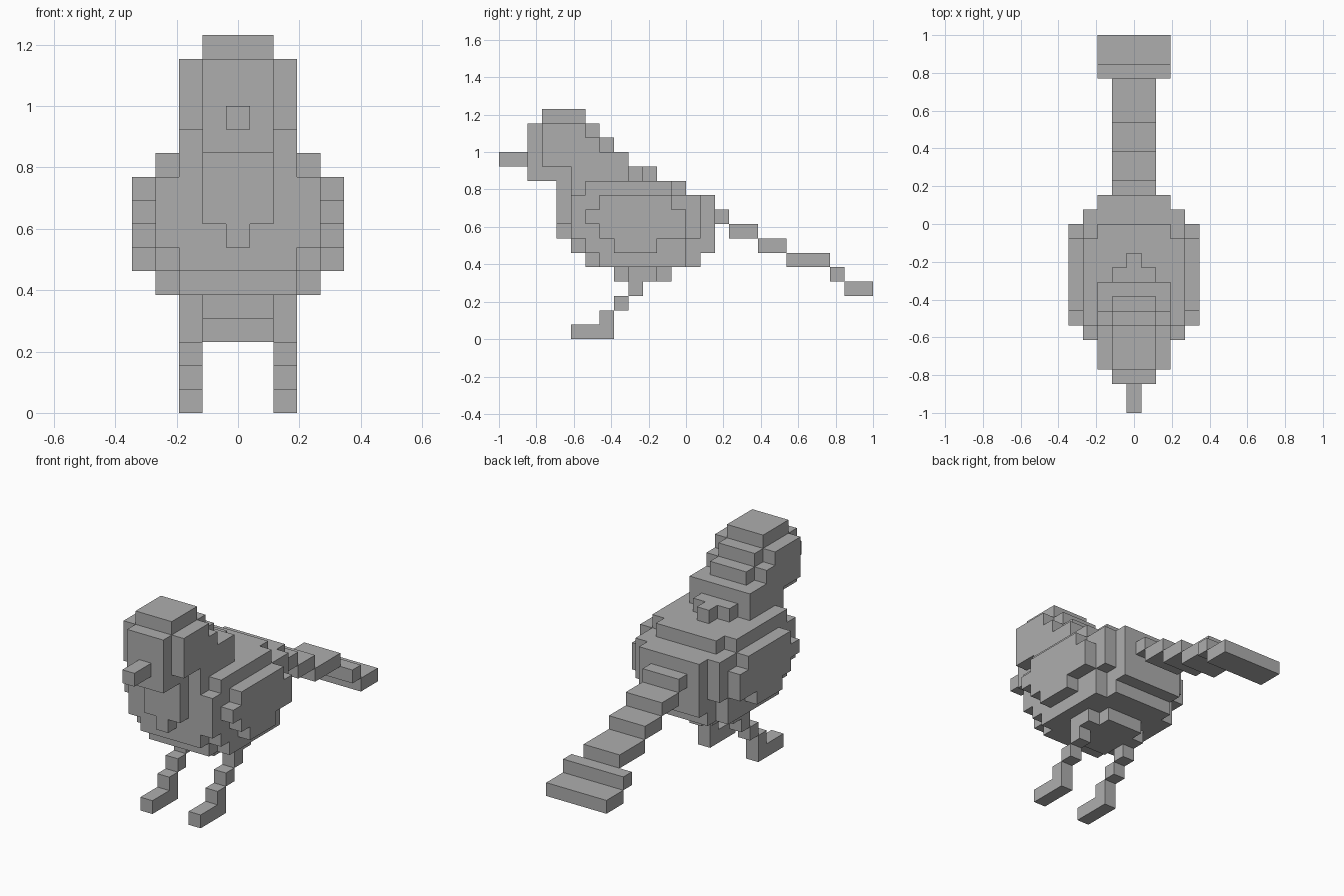
import bpy, bmesh
from mathutils import Vector

if "Cube" in bpy.data.objects:
    bpy.data.objects.remove(bpy.data.objects["Cube"])

U = 2 / 26  # size of one block

grey = bpy.data.materials.new("plain_grey")
grey.diffuse_color = (0.42, 0.42, 0.42, 1)
grey.use_nodes = True
grey.node_tree.nodes["Principled BSDF"].inputs["Base Color"].default_value = grey.diffuse_color


def box(x0, x1, y0, y1, z0, z1):
    """Blocks from x0 to x1 (inclusive) on both sides, y0 to y1 and z0 to z1."""
    return {(s * x, y, z) for s in (-1, 1) for x in range(x0, x1 + 1)
            for y in range(y0, y1) for z in range(z0, z1)}


# Head: each level below the crown reaches one block further back
head = box(0, 1, 3, 6, 15, 16) | box(0, 0, 10, 11, 11, 12)
for z in range(11, 15):
    head |= box(0, 1, 2, 21 - z, z, z + 1)
    if z > 11:
        head |= box(2, 2, 3, 20 - z, z, z + 1)
head |= box(2, 2, 5, 9, 11, 13)
beak = box(0, 0, 0, 2, 12, 13)

# Raised breast patch with a pointed lower end
breast = box(0, 1, 4, 5, 8, 11) | box(0, 0, 4, 5, 7, 8)

# Body: core, then a narrower slab on each flank
body = box(0, 2, 5, 15, 6, 10) | box(0, 2, 5, 13, 10, 11) | box(0, 2, 6, 14, 5, 6)
body |= box(3, 3, 5, 14, 7, 10) | box(3, 3, 6, 12, 10, 11)
body |= box(3, 3, 6, 13, 6, 7) | box(3, 3, 7, 13, 5, 6)
belly = box(0, 1, 8, 12, 4, 5) | box(2, 2, 9, 11, 4, 5)

# Folded wings
wings = box(4, 4, 7, 12, 7, 10) | box(4, 4, 6, 13, 8, 9)
wings |= box(4, 4, 7, 13, 7, 8) | box(4, 4, 8, 11, 6, 7)

# Tail: descending steps that widen at the tip
tail, y, z = set(), 15, 8
for length in (1, 2, 2, 3, 1, 2):
    tail |= box(0, 2 if z < 5 else 1, y, y + length, z, z + 1)
    y, z = y + length, z - 1

# Legs: diagonal blocks ending in a foot
legs = box(2, 2, 5, 8, 0, 1)
for z in (1, 2, 3):
    legs |= box(2, 2, 6 + z, 7 + z, z, z + 1)

solid = head | beak | breast | body | belly | wings | tail | legs


def build(name, blocks):
    """Make the outer faces of a group of blocks and merge the flat areas."""
    bm = bmesh.new()
    for c in sorted(blocks):
        for axis in range(3):
            for s in (-1, 1):
                near = list(c)
                near[axis] += s
                if tuple(near) in solid:
                    continue
                n, a, b = Vector(), Vector(), Vector()
                n[axis] = s / 2
                a[(axis + 1) % 3] = 0.5
                b[(axis + 2) % 3] = 0.5 * s
                mid = Vector((c[0], c[1] - 12.5, c[2] + 0.5)) + n
                bm.faces.new([bm.verts.new((mid + p) * U)
                              for p in (-a - b, a - b, a + b, b - a)])
    bmesh.ops.remove_doubles(bm, verts=bm.verts, dist=0.001)
    bmesh.ops.dissolve_limit(bm, angle_limit=0.01, verts=bm.verts, edges=bm.edges)
    mesh = bpy.data.meshes.new(name)
    bm.to_mesh(mesh)
    bm.free()
    mesh.materials.append(grey)
    bpy.context.collection.objects.link(bpy.data.objects.new(name, mesh))


build("head", head)
build("beak", beak)
build("breast", breast)
build("body", body)
build("belly", belly)
build("wings", wings)
build("tail", tail)
build("legs", legs)
